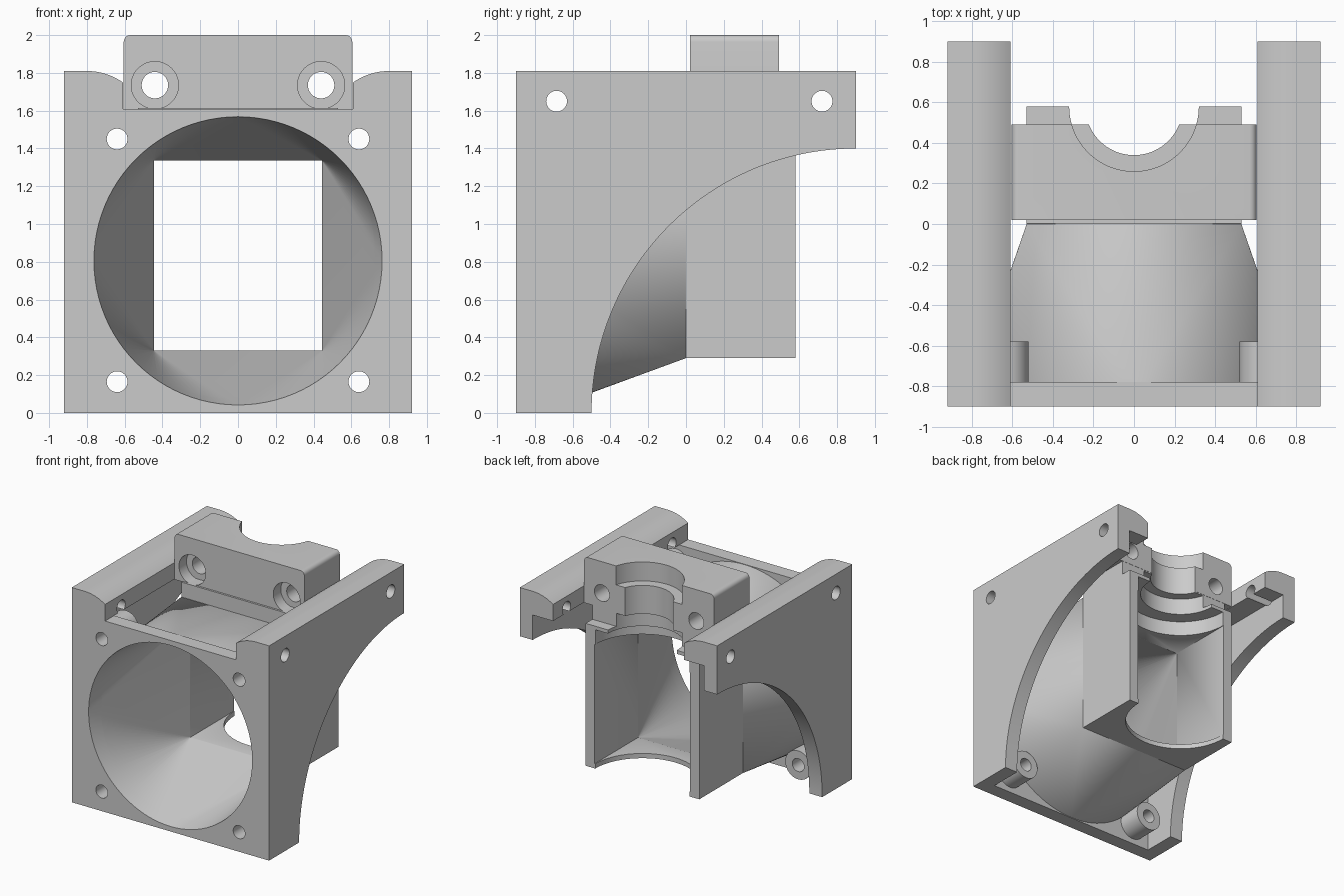
import bpy, bmesh
from math import sin, cos, pi, radians, asin
from mathutils import Matrix, Vector

cube = bpy.data.objects.get("Cube")
if cube:
    bpy.data.objects.remove(cube, do_unlink=True)

grey = bpy.data.materials.new("plain grey plastic")
grey.use_nodes = True
COLOUR = (0.6, 0.6, 0.6, 1)
grey.diffuse_color = COLOUR
for node in grey.node_tree.nodes:
    if node.type == 'BSDF_PRINCIPLED':
        node.inputs["Base Color"].default_value = COLOUR

cutters = []


def finish(name, bm):
    bmesh.ops.recalc_face_normals(bm, faces=bm.faces[:])
    mesh = bpy.data.meshes.new(name)
    bm.to_mesh(mesh)
    bm.free()
    mesh.materials.append(grey)
    ob = bpy.data.objects.new(name, mesh)
    bpy.context.scene.collection.objects.link(ob)
    return ob


def box(name, x0, x1, y0, y1, z0, z1):
    bm = bmesh.new()
    size = Matrix.Diagonal((x1 - x0, y1 - y0, z1 - z0, 1))
    mid = Matrix.Translation(((x0 + x1) / 2, (y0 + y1) / 2, (z0 + z1) / 2))
    bmesh.ops.create_cube(bm, size=1, matrix=mid @ size)
    return finish(name, bm)


def cylinder(name, axis, start, end, a, b, r, sides=48):
    """Cylinder along an axis; a and b are the other two coordinates in order."""
    mid = (start + end) / 2
    place = {'X': (mid, a, b), 'Y': (a, mid, b), 'Z': (a, b, mid)}[axis]
    turn = {'X': Matrix.Rotation(pi / 2, 4, 'Y'),
            'Y': Matrix.Rotation(pi / 2, 4, 'X'), 'Z': Matrix()}[axis]
    bm = bmesh.new()
    bmesh.ops.create_cone(bm, cap_ends=True, segments=sides, radius1=r, radius2=r,
                          depth=end - start, matrix=Matrix.Translation(place) @ turn)
    return finish(name, bm)


def prism(name, points, offset):
    bm = bmesh.new()
    face = bm.faces.new([bm.verts.new(p) for p in points])
    out = bmesh.ops.extrude_face_region(bm, geom=[face])
    bmesh.ops.translate(bm, vec=Vector(offset),
                        verts=[g for g in out["geom"] if isinstance(g, bmesh.types.BMVert)])
    if face.is_valid and len(bm.faces) < len(points) + 2:
        bm.faces.new([v for v in face.verts])
    return finish(name, bm)


def ring(r, y):
    return [(r * cos(i * pi / 48), y, 0.805 + r * sin(i * pi / 48)) for i in range(96)]


def rect(half, z0, z1, y):
    return [(x, y, z) for x in (-half, half) for z in (z0, z1)]


def hull(name, points):
    bm = bmesh.new()
    for p in points:
        bm.verts.new(p)
    bmesh.ops.convex_hull(bm, input=bm.verts[:])
    bmesh.ops.dissolve_limit(bm, angle_limit=0.002, verts=bm.verts[:], edges=bm.edges[:])
    return finish(name, bm)


def cutter(ob):
    ob.hide_render = True
    cutters.append(ob)
    return ob


def cut(ob, tools):
    for tool in tools:
        mod = ob.modifiers.new("cut", 'BOOLEAN')
        mod.operation = 'DIFFERENCE'
        mod.solver = 'EXACT'
        mod.object = tool
    graph = bpy.context.evaluated_depsgraph_get()
    graph.update()
    mesh = bpy.data.meshes.new_from_object(ob.evaluated_get(graph))
    ob.modifiers.clear()
    ob.data = mesh
    return ob


def smooth(ob):
    bpy.ops.object.select_all(action='DESELECT')
    ob.select_set(True)
    bpy.context.view_layer.objects.active = ob
    bpy.ops.object.shade_smooth_by_angle(angle=radians(25))


parts = []

# Cutters: air passage, stepped bore, screw holes
passage = [
    cutter(hull("passage_cutter", ring(0.763, -0.95) + ring(0.763, -0.9)
                + rect(0.445, 0.33, 1.335, 0.004))),
    cutter(box("outlet_cutter", -0.445, 0.445, -0.05, 0.7, 0.33, 1.335))]
bore = [cutter(cylinder("bore_cutter", 'Z', lo, hi, 0, 0.58, r, 96))
        for r, lo, hi in ((0.32, 1.84, 2.1), (0.24, 1.2, 1.9),
                          (0.32, 1.3, 1.6), (0.44, 0.2, 1.46))]
FAN = [(x, z) for x in (-0.64, 0.64) for z in (0.165, 1.45)]
fan_holes = [cutter(cylinder("fan_hole_cutter", 'Y', -1, -0.5, x, z, 0.055)) for x, z in FAN]
rail_holes = [cutter(cylinder("rail_hole_cutter", 'X', -1, 1, y, 1.65, 0.055))
              for y in (-0.685, 0.72)]
clamp_holes = []
for x in (-0.44, 0.44):
    clamp_holes.append(cutter(cylinder("clamp_hole_cutter", 'Y', -0.1, 0.7, x, 1.735, 0.07)))
    clamp_holes.append(cutter(cylinder("clamp_recess_cutter", 'Y', -0.1, 0.12, x, 1.735, 0.125)))

# Front plate and the screw bosses behind it
parts.append(cut(box("front_plate", -0.8, 0.8, -0.9, -0.78, 0, 1.61),
                 passage[:1] + fan_holes))
for (x, z), hole in zip(FAN, fan_holes):
    boss = cylinder("fan_screw_boss", 'Y', -0.785, -0.58, x, z, 0.12)
    parts.append(cut(boss, [hole, passage[0]]))

# Side walls with arched lower edge, and the rail lip inside each top edge
arc = [(0.9 - 1.4 * cos(i * pi / 96), 1.4 * sin(i * pi / 96)) for i in range(49)]
wall = [(-0.9, 0)] + arc + [(0.9, 1.81), (-0.9, 1.81)]
R = 0.33
sweep = asin(0.19 / R)
crown = [(0.8 - R * sin(sweep * i / 10), 1.81 - R + R * cos(sweep * i / 10))
         for i in range(11)]
lip = [(0.8, 1.61)] + crown + [(0.61, 1.61)]
for side, s in (("left", 1), ("right", -1)):
    ob = prism(side + "_wall", [(s * 0.8, y, z) for y, z in wall], (s * 0.12, 0, 0))
    parts.append(cut(ob, rail_holes))
    ob = prism(side + "_rail_lip", [(s * x, -0.9, z) for x, z in lip], (0, 1.8, 0))
    parts.append(cut(ob, rail_holes))

# Round-to-square duct and its straight outlet
parts.append(cut(hull("duct_funnel", ring(0.803, -0.785) + rect(0.53, 0.29, 1.49, 0)),
                 passage[:1]))
parts.append(cut(box("duct_outlet", -0.53, 0.53, 0, 0.58, 0.29, 1.49), passage + bore))

# Clamp block with rounded top edges, on a narrower base
parts.append(cut(box("clamp_base", -0.53, 0.53, 0.003, 0.49, 1.47, 1.615), bore))
block = box("clamp_block", -0.605, 0.605, 0.02, 0.492, 1.61, 2.0)
bm = bmesh.new()
bm.from_mesh(block.data)
top = [e for e in bm.edges if all(v.co.z > 1.9 for v in e.verts)
       and abs(e.verts[0].co.x - e.verts[1].co.x) < 0.01]
bmesh.ops.bevel(bm, geom=top, offset=0.035, segments=5, profile=0.5, affect='EDGES')
bm.to_mesh(block.data)
bm.free()
parts.append(cut(block, bore + clamp_holes))

for ob in parts:
    smooth(ob)
for ob in cutters:
    bpy.data.objects.remove(ob, do_unlink=True)
